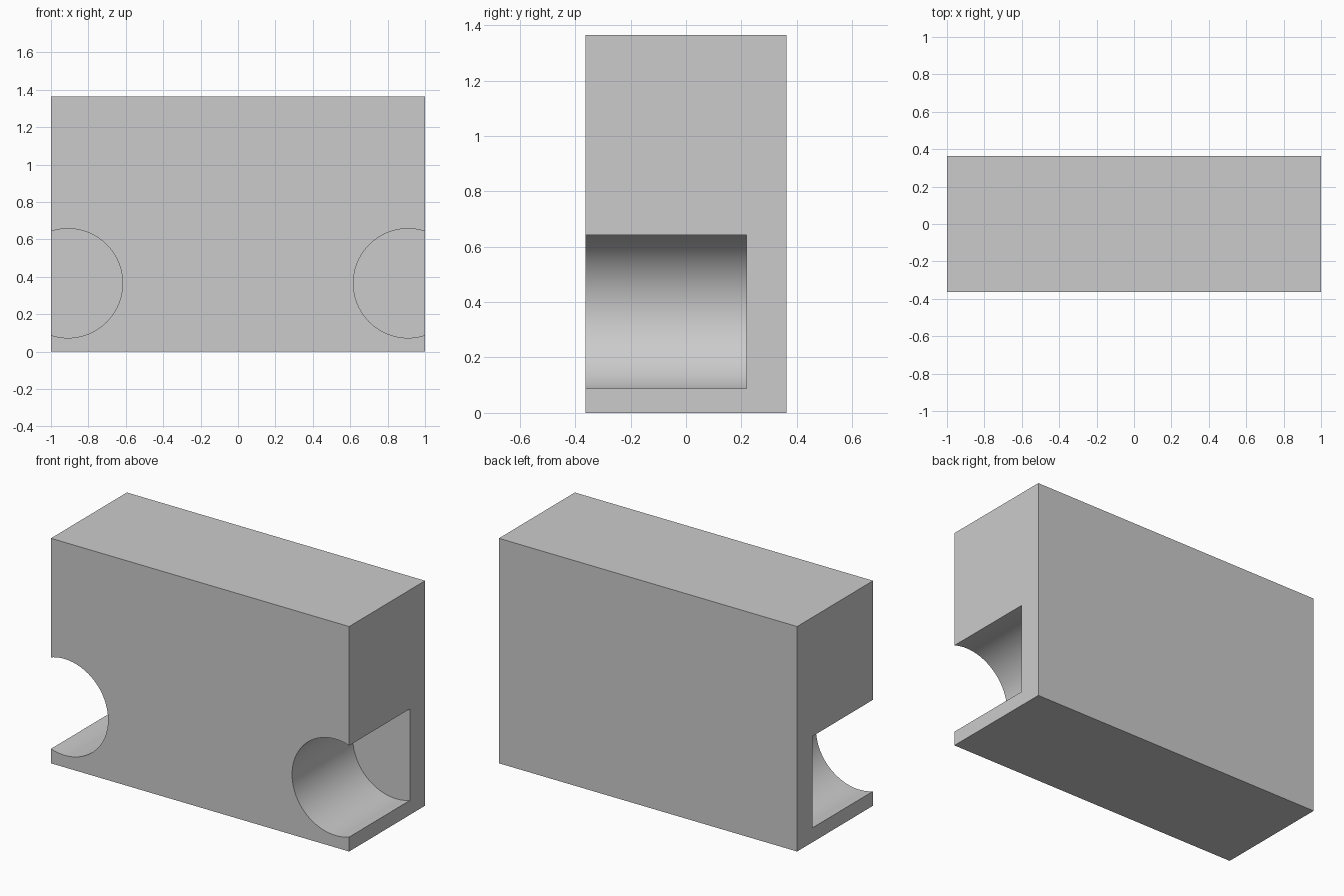
import bpy
import math

if "Cube" in bpy.data.objects:
    bpy.data.objects.remove(bpy.data.objects["Cube"])

WIDTH, DEPTH, HEIGHT = 2.0, 0.727, 1.364
FRONT = -DEPTH / 2
POCKET_X, POCKET_Z, POCKET_R = 0.909, 0.365, 0.292
POCKET_BACK = 0.218

# Solid block body
bpy.ops.mesh.primitive_cube_add(size=1, location=(0, 0, HEIGHT / 2))
body = bpy.context.object
body.name = "body_block"
body.scale = (WIDTH, DEPTH, HEIGHT)
bpy.ops.object.transform_apply(location=True, rotation=True, scale=True)


def cut_round_pocket(side):
    """Cut a blind cylindrical pocket into the front, open at the block's end."""
    start = FRONT - 0.2
    bpy.ops.mesh.primitive_cylinder_add(
        vertices=96, radius=POCKET_R, depth=POCKET_BACK - start,
        location=(side * POCKET_X, (start + POCKET_BACK) / 2, POCKET_Z),
        rotation=(math.pi / 2, 0, 0))
    cutter = bpy.context.object
    cutter.name = "pocket_cutter"
    cutter.hide_render = True
    mod = body.modifiers.new("pocket", 'BOOLEAN')
    mod.operation = 'DIFFERENCE'
    mod.solver = 'EXACT'
    mod.object = cutter
    bpy.context.view_layer.objects.active = body
    bpy.ops.object.modifier_apply(modifier=mod.name)
    bpy.data.objects.remove(cutter, do_unlink=True)


# Matching pockets at the left and right ends
for side in (-1, 1):
    cut_round_pocket(side)

# Smooth pocket walls, crisp block edges
bpy.ops.object.select_all(action='DESELECT')
body.select_set(True)
bpy.context.view_layer.objects.active = body
bpy.ops.object.shade_smooth_by_angle(angle=math.radians(30))
